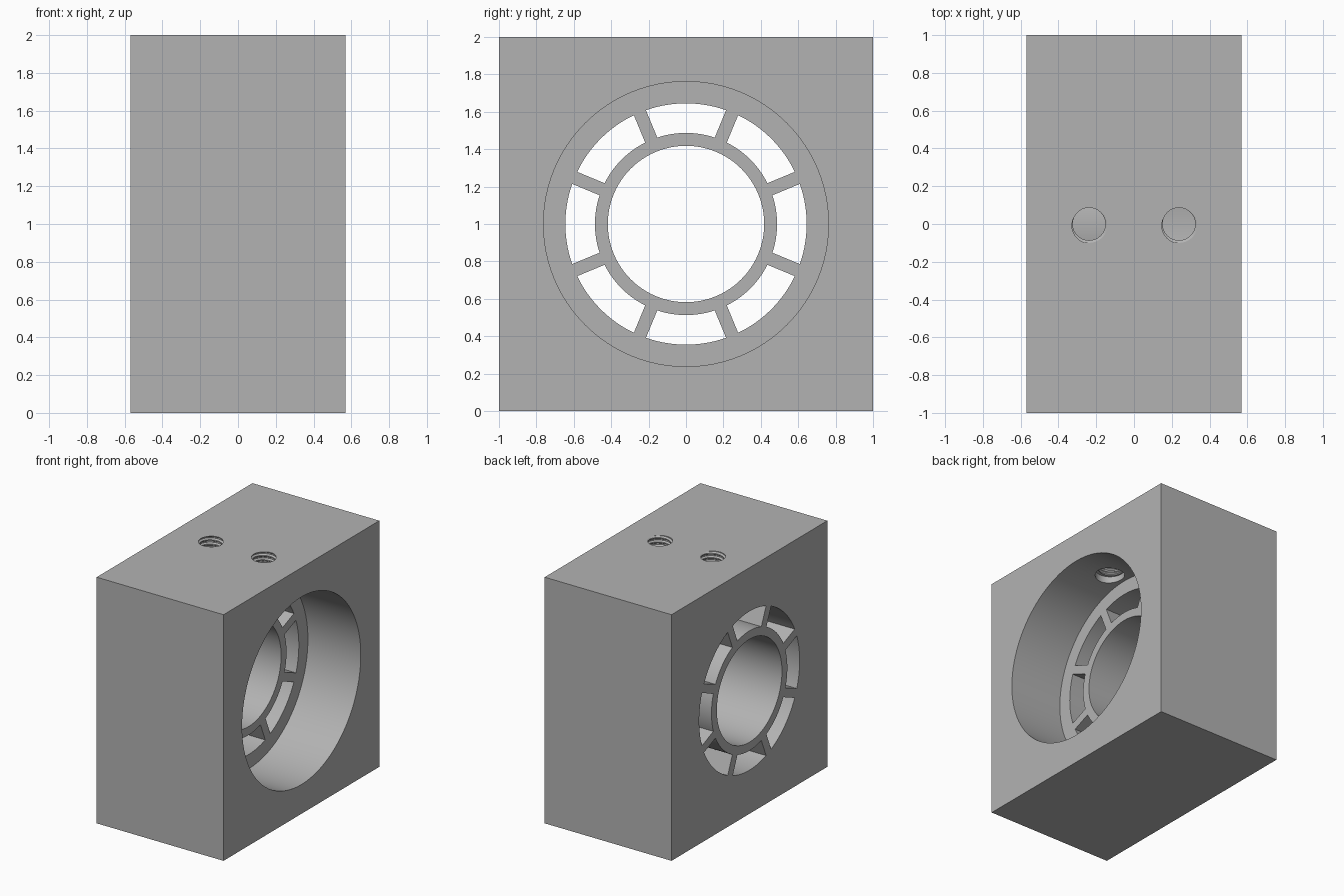
import bpy, bmesh
from math import sin, cos, pi, asin
from mathutils import Matrix, Vector

if "Cube" in bpy.data.objects:
    bpy.data.objects.remove(bpy.data.objects["Cube"], do_unlink=True)

HALF = 0.57          # half thickness of the block
BORE_FLOOR = 0.095   # x of the counterbore floor

grey = bpy.data.materials.new("plain grey")
grey.use_nodes = True
grey.diffuse_color = (0.45, 0.45, 0.45, 1)
grey.node_tree.nodes["Principled BSDF"].inputs["Base Color"].default_value = (0.45, 0.45, 0.45, 1)


def make_object(name, bm):
    bmesh.ops.recalc_face_normals(bm, faces=bm.faces)
    mesh = bpy.data.meshes.new(name)
    bm.to_mesh(mesh)
    bm.free()
    mesh.materials.append(grey)
    obj = bpy.data.objects.new(name, mesh)
    bpy.context.collection.objects.link(obj)
    return obj


def cylinder(name, radius, low, high, axis, offset):
    """Cylinder from low to high along axis X or Z."""
    bm = bmesh.new()
    turn = Matrix.Rotation(pi / 2, 4, "Y") if axis == "X" else Matrix()
    mid = Vector(((low + high) / 2, 0, 0)) if axis == "X" else Vector((0, 0, (low + high) / 2))
    bmesh.ops.create_cone(bm, cap_ends=True, segments=96, radius1=radius, radius2=radius,
                          depth=high - low, matrix=Matrix.Translation(mid + Vector(offset)) @ turn)
    return make_object(name, bm)


def window_cutters(inner, outer, spoke_half, count=8, steps=16):
    """Ring of curved windows separated by parallel-sided spokes."""
    bm = bmesh.new()
    for i in range(count):
        middle = 2 * pi * i / count
        outline = []
        for radius, way in ((outer, 1), (inner, -1)):
            spread = pi / count - asin(spoke_half / radius)
            for s in range(steps + 1):
                a = middle + way * spread * (2 * s / steps - 1)
                outline.append((radius * cos(a), 1 + radius * sin(a)))
        face = bm.faces.new([bm.verts.new((-1, y, z)) for y, z in outline])
        moved = bmesh.ops.extrude_face_region(bm, geom=[face])["geom"]
        bmesh.ops.translate(bm, vec=(1.3, 0, 0),
                            verts=[v for v in moved if isinstance(v, bmesh.types.BMVert)])
    return make_object("window_cutter", bm)


def thread_cutter(x, low, high, minor=0.0865, major=0.1, pitch=0.035, n=36):
    """Helical screw solid: each row's last column joins the row one turn up."""
    profile = (minor, minor, major, major)
    turn = len(profile)
    rows = int((high - low) / pitch) * turn
    bm = bmesh.new()
    grid = [[bm.verts.new((x + profile[k % turn] * cos(2 * pi * j / n),
                           profile[k % turn] * sin(2 * pi * j / n),
                           low + pitch * (k / turn + j / n))) for j in range(n)]
            for k in range(rows + turn + 1)]

    def vert(k, j):
        return grid[k][j] if j < n else grid[k + turn][0]

    for k in range(rows):
        for j in range(n):
            bm.faces.new((vert(k, j), vert(k, j + 1), vert(k + 1, j + 1), vert(k + 1, j)))
    # close each end with a fan
    for k, tip in ((0, low), (rows, high + pitch)):
        centre = bm.verts.new((x, 0, tip))
        loop = [vert(k, j) for j in range(n)] + [vert(k + t, 0) for t in range(turn, 0, -1)]
        for a, b in zip(loop, loop[1:] + loop[:1]):
            bm.faces.new((centre, a, b))
    bmesh.ops.delete(bm, geom=[v for v in bm.verts if not v.link_faces], context="VERTS")
    return make_object("thread_cutter", bm)


# solid block
bm = bmesh.new()
bmesh.ops.create_cube(bm, size=1, matrix=Matrix.Translation((0, 0, 1)) @ Matrix.Diagonal((2 * HALF, 2, 2, 1)))
block = make_object("bearing_block", bm)

# counterbore, shaft hole, windows, threaded screw holes with a plain relief below
cutters = [
    cylinder("counterbore_cutter", 0.762, BORE_FLOOR, 1, "X", (0, 0, 1)),
    cylinder("shaft_cutter", 0.418, -1, 1, "X", (0, 0, 1)),
    window_cutters(0.487, 0.645, 0.035),
]
for x in (-0.238, 0.238):
    cutters.append(cylinder("relief_cutter", 0.112, 1.57, 1.81, "Z", (x, 0, 0)))
    cutters.append(thread_cutter(x, 1.74, 2.06))

bpy.context.view_layer.objects.active = block
for cutter in cutters:
    cutter.hide_render = True
    mod = block.modifiers.new("cut", "BOOLEAN")
    mod.operation = "DIFFERENCE"
    mod.solver = "EXACT"
    mod.object = cutter
    bpy.ops.object.modifier_apply(modifier=mod.name)
    bpy.data.objects.remove(cutter, do_unlink=True)

bpy.ops.object.select_all(action="DESELECT")
block.select_set(True)
bpy.ops.object.shade_smooth_by_angle(angle=pi / 6)
